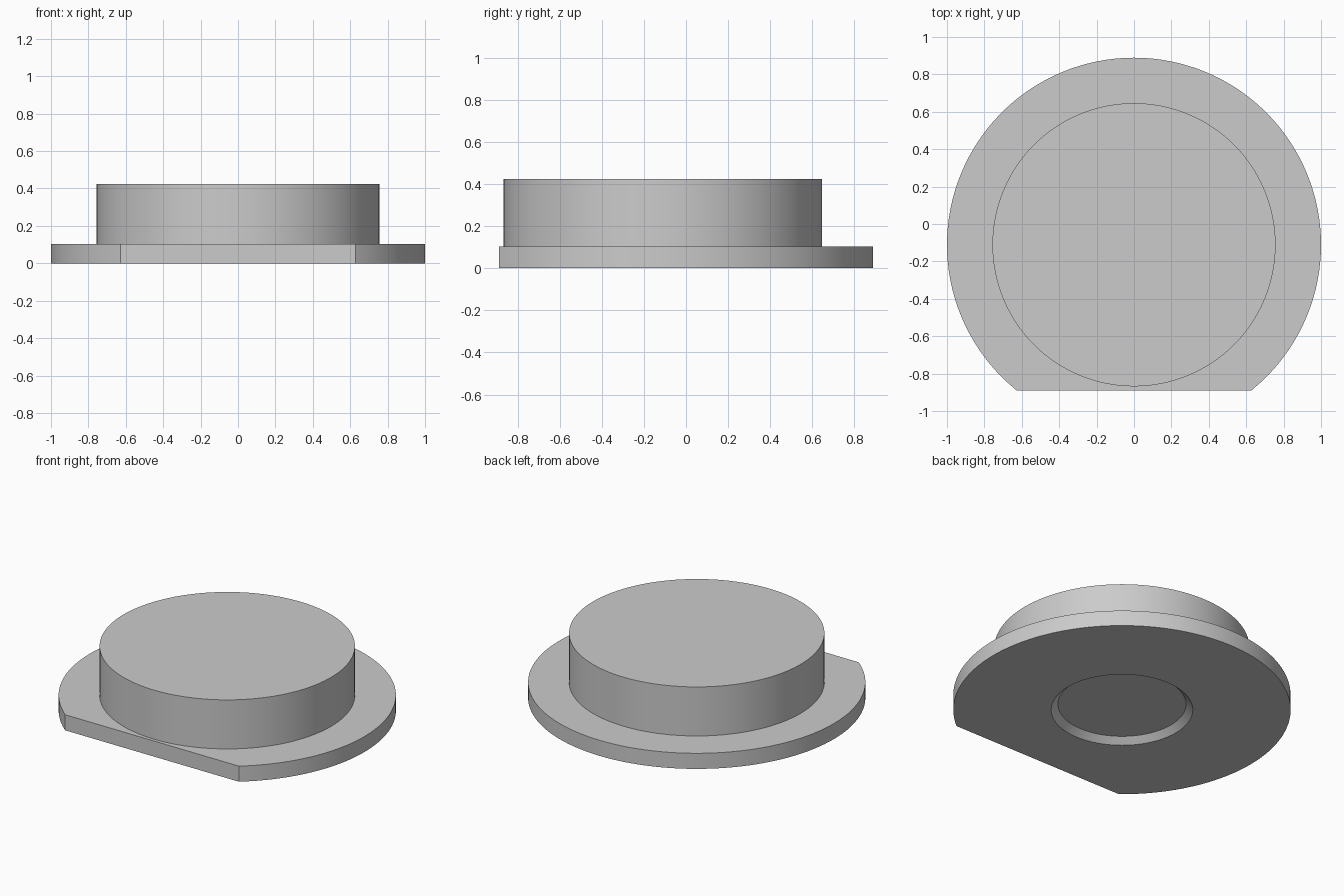
import bpy
import bmesh
import math
from mathutils import Vector

cube = bpy.data.objects.get("Cube")
if cube:
    bpy.data.objects.remove(cube, do_unlink=True)

AXIS_Y = -0.111        # axis of the round body
FLAT_Y = -0.889        # flat cut on the front of the flange
SEGMENTS = 128

# Plain grey material
grey = bpy.data.materials.new("plain grey")
grey.use_nodes = True
colour = (0.6, 0.6, 0.6, 1)
grey.diffuse_color = colour
grey.node_tree.nodes["Principled BSDF"].inputs["Base Color"].default_value = colour

# Half section (radius, height): tapered recess, flange, boss
profile = [(0, 0.038), (0.38, 0.038), (0.42, 0), (1, 0),
           (1, 0.102), (0.757, 0.102), (0.757, 0.423), (0, 0.423)]

# Turn the section around the axis
bm = bmesh.new()
verts = [bm.verts.new((r, AXIS_Y, z)) for r, z in profile]
edges = [bm.edges.new(pair) for pair in zip(verts, verts[1:])]
bmesh.ops.spin(bm, geom=verts + edges, cent=(0, AXIS_Y, 0), axis=(0, 0, 1),
               angle=math.tau, steps=SEGMENTS)
bmesh.ops.remove_doubles(bm, verts=bm.verts[:], dist=0.0001)

# Slice the flange flat at the front and close the cut
cut = bmesh.ops.bisect_plane(bm, geom=bm.verts[:] + bm.edges[:] + bm.faces[:],
                             plane_co=Vector((0, FLAT_Y, 0)),
                             plane_no=Vector((0, -1, 0)), clear_outer=True)
rim = [e for e in cut["geom_cut"] if isinstance(e, bmesh.types.BMEdge)]
bmesh.ops.contextual_create(bm, geom=rim)
bmesh.ops.recalc_face_normals(bm, faces=bm.faces[:])

mesh = bpy.data.meshes.new("flanged_cap")
bm.to_mesh(mesh)
bm.free()
mesh.materials.append(grey)
cap = bpy.data.objects.new("flanged_cap", mesh)
bpy.context.collection.objects.link(cap)

# Smooth the round walls, keep the rims sharp
bpy.ops.object.select_all(action='DESELECT')
cap.select_set(True)
bpy.context.view_layer.objects.active = cap
bpy.ops.object.shade_smooth_by_angle(angle=math.radians(30))
